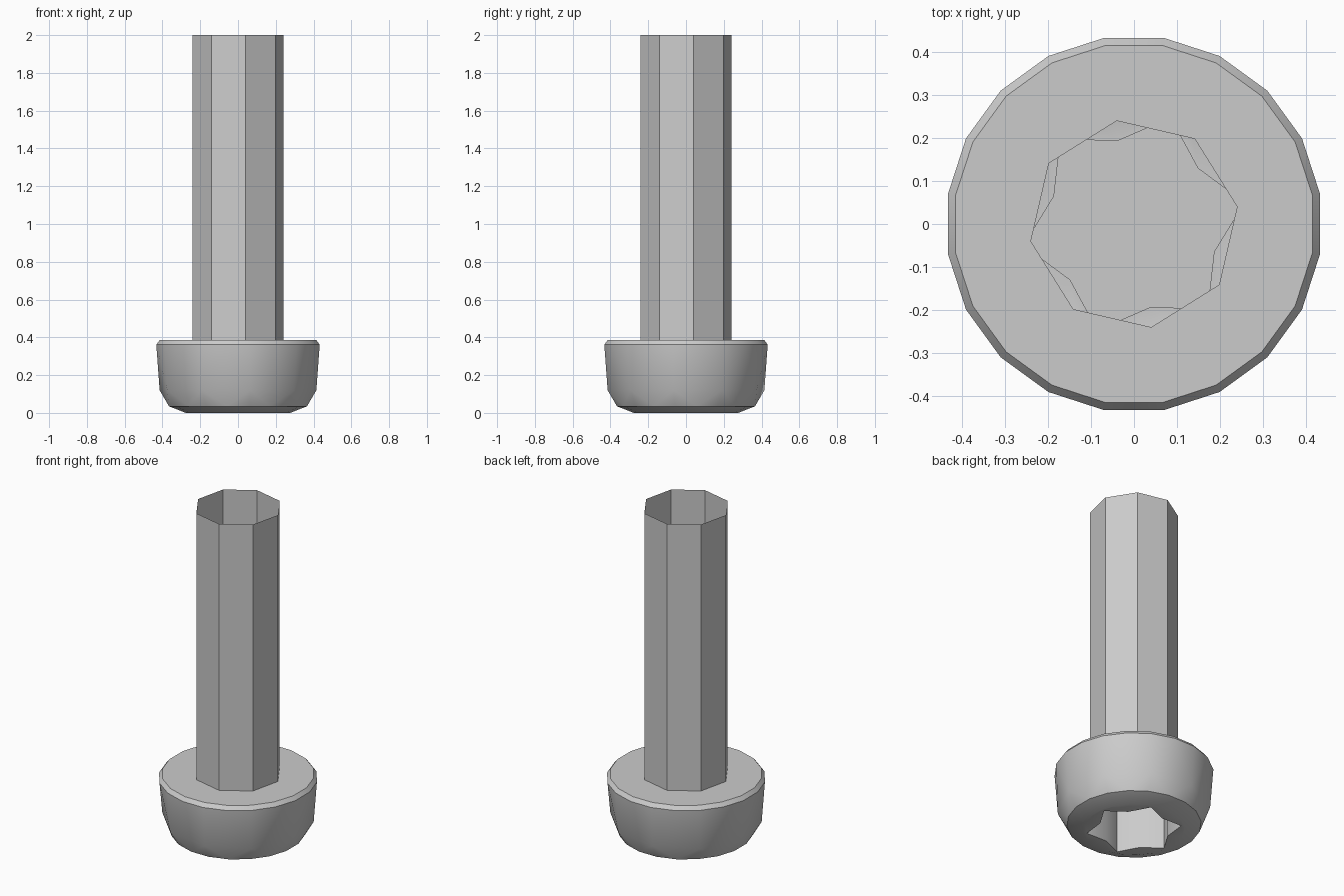
import bpy
import bmesh
from math import sin, cos, radians

cube = bpy.data.objects.get("Cube")
if cube:
    bpy.data.objects.remove(cube, do_unlink=True)

steel = bpy.data.materials.new("grey_steel")
steel.use_nodes = True
STEEL = (0.6, 0.6, 0.6, 1)
steel.diffuse_color = STEEL
steel.node_tree.nodes["Principled BSDF"].inputs["Base Color"].default_value = STEEL


def ring(bm, radii, count, start, z):
    """Ring of vertices; the radii repeat around it."""
    verts = []
    for i in range(count):
        a = radians(start + 360 * i / count)
        r = radii[i % len(radii)]
        verts.append(bm.verts.new((r * cos(a), r * sin(a), z)))
    return verts


def skin(bm, low, high):
    n = len(low)
    for i in range(n):
        j = (i + 1) % n
        bm.faces.new((low[i], low[j], high[j], high[i]))


def fan_skin(bm, fine, coarse):
    """Join a ring to one with half as many vertices."""
    n, m = len(fine), len(coarse)
    for j in range(m):
        a, b, c = fine[2 * j], fine[2 * j + 1], fine[(2 * j + 2) % n]
        p, q = coarse[j], coarse[(j + 1) % m]
        for tri in ((a, b, p), (b, c, q), (b, q, p)):
            bm.faces.new(tri)


def annulus(bm, outer, inner):
    edges = []
    for loop in (outer, inner):
        for i, v in enumerate(loop):
            w = loop[(i + 1) % len(loop)]
            edges.append(bm.edges.get((v, w)) or bm.edges.new((v, w)))
    bmesh.ops.triangle_fill(bm, edges=edges, use_beauty=True)


def finish(bm, name):
    bmesh.ops.recalc_face_normals(bm, faces=bm.faces[:])
    mesh = bpy.data.meshes.new(name)
    bm.to_mesh(mesh)
    bm.free()
    mesh.materials.append(steel)
    ob = bpy.data.objects.new(name, mesh)
    bpy.context.collection.objects.link(ob)
    bpy.ops.object.select_all(action='DESELECT')
    ob.select_set(True)
    bpy.context.view_layer.objects.active = ob
    bpy.ops.object.shade_smooth_by_angle(angle=radians(30))


HEAD_TOP = 0.385
SHAFT_R, SHAFT_TURN = 0.243, 9.5

# Bolt head: tapered wall, rounded lower edge, flat seat under the shaft
bm = bmesh.new()
base = ring(bm, [0.28], 20, -9, 0)
chamfer = ring(bm, [0.37], 20, -9, 0.035)
belly = ring(bm, [0.42], 10, -9, 0.12)
rim = ring(bm, [0.438], 20, -9, 0.362)
seat = ring(bm, [0.42], 20, -9, HEAD_TOP)
skin(bm, base, chamfer)
fan_skin(bm, chamfer, belly)
fan_skin(bm, rim, belly)
skin(bm, rim, seat)
annulus(bm, seat, ring(bm, [SHAFT_R], 8, SHAFT_TURN, HEAD_TOP))

# Six-pointed drive socket in the underside
mouth = ring(bm, [0.262, 0.198], 12, 11, 0)
floor = ring(bm, [0.262, 0.198], 12, 11, 0.27)
annulus(bm, base, mouth)
skin(bm, mouth, floor)
bm.faces.new(floor)
finish(bm, "bolt_head")

# Open eight-sided shaft
bm = bmesh.new()
skin(bm, ring(bm, [SHAFT_R], 8, SHAFT_TURN, HEAD_TOP),
     ring(bm, [SHAFT_R], 8, SHAFT_TURN, 2))
finish(bm, "shaft")
